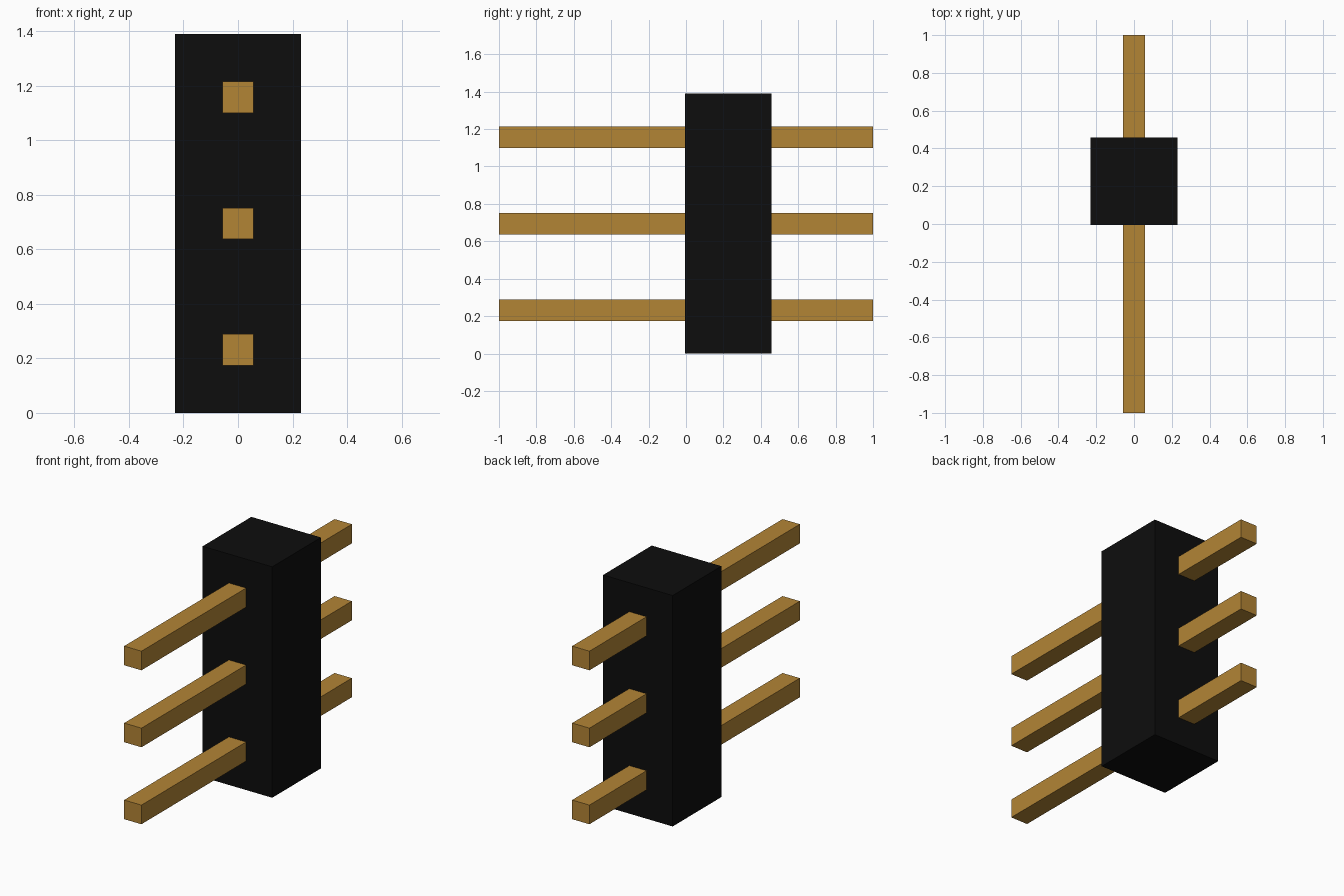
import bpy

cube = bpy.data.objects.get("Cube")
if cube:
    bpy.data.objects.remove(cube, do_unlink=True)

PITCH = 0.463      # housing cell size and pin spacing
PIN = 0.115        # pin thickness
COUNT = 3


def material(name, rgb):
    mat = bpy.data.materials.new(name)
    mat.use_nodes = True
    color = (*rgb, 1.0)
    mat.diffuse_color = color
    mat.node_tree.nodes["Principled BSDF"].inputs["Base Color"].default_value = color
    return mat


def box(name, center, size, mat):
    bpy.ops.mesh.primitive_cube_add(size=1, location=center)
    obj = bpy.context.object
    obj.name = name
    obj.scale = size
    bpy.ops.object.transform_apply(location=False, rotation=False, scale=True)
    obj.data.materials.append(mat)
    return obj


black = material("black plastic", (0.004, 0.004, 0.004))
gold = material("gold metal", (0.45, 0.232, 0.036))

# Upright housing block
height = PITCH * COUNT
box("housing", (0, 0.226, height / 2), (PITCH, PITCH, height), black)

# Square pins running through the housing, one per cell
for i in range(COUNT):
    box(f"pin_{i + 1}", (0, 0, PITCH * (i + 0.5)), (PIN, 2.0, PIN), gold)
